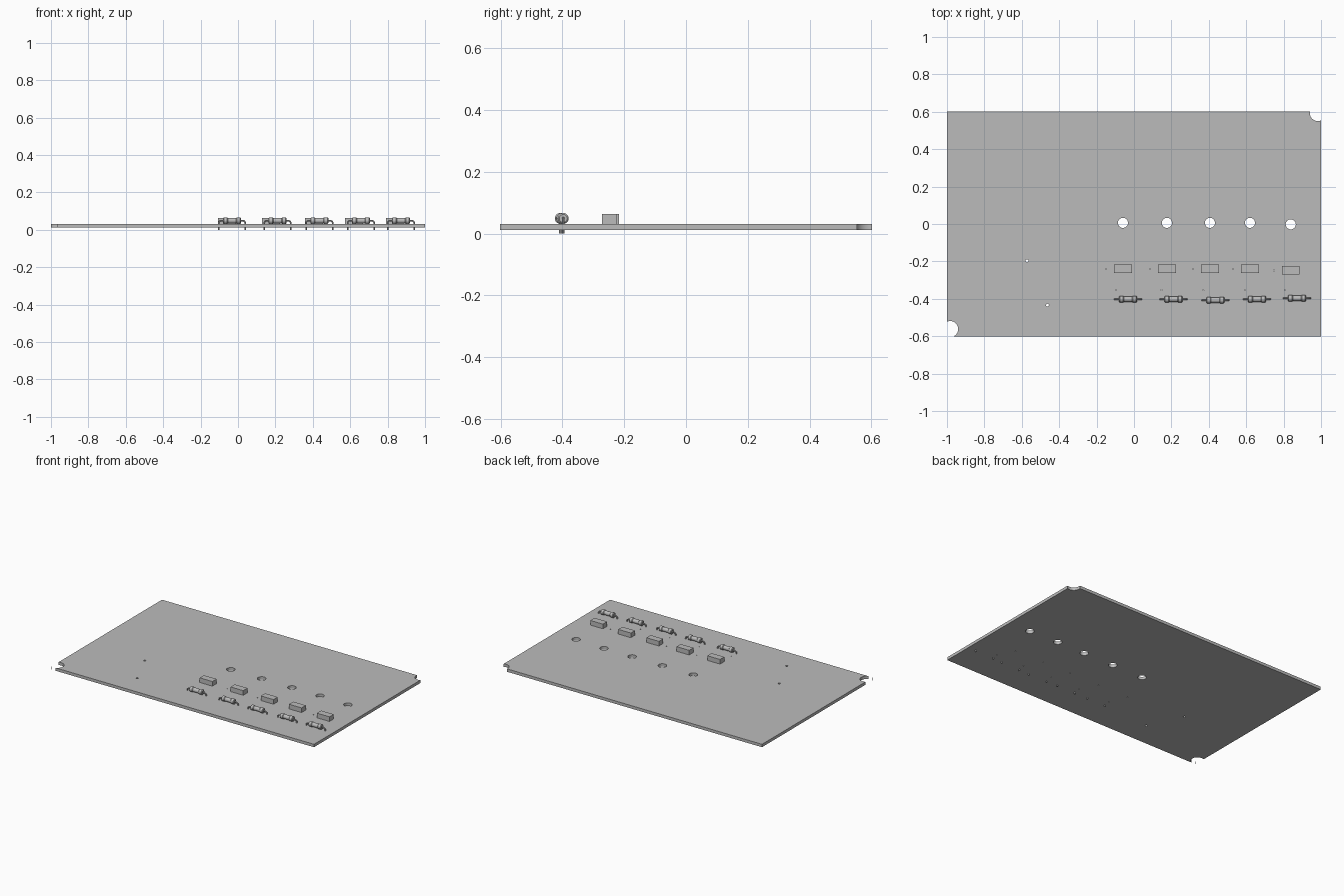
import bpy
import bmesh
import math
from mathutils import Matrix, Vector

cube = bpy.data.objects.get("Cube")
if cube:
    bpy.data.objects.remove(cube, do_unlink=True)

grey = bpy.data.materials.new("matte grey")
grey.use_nodes = True
grey.diffuse_color = (0.5, 0.5, 0.5, 1)
grey.node_tree.nodes["Principled BSDF"].inputs["Base Color"].default_value = (0.5, 0.5, 0.5, 1)

BOTTOM, TOP = 0.011, 0.031
HALF_Y = 0.602


def finish(bm, name, smooth=False):
    """Turn a bmesh into a named, coloured object."""
    bmesh.ops.recalc_face_normals(bm, faces=bm.faces[:])
    mesh = bpy.data.meshes.new(name)
    bm.to_mesh(mesh)
    bm.free()
    mesh.materials.append(grey)
    if smooth:
        mesh.shade_smooth()
        mesh.set_sharp_from_angle(angle=math.radians(35))
    obj = bpy.data.objects.new(name, mesh)
    bpy.context.collection.objects.link(obj)
    return obj


def add_box(bm, center, size):
    matrix = Matrix.Translation(center) @ Matrix.Diagonal((*size, 1))
    bmesh.ops.create_cube(bm, size=1, matrix=matrix)


def revolve_x(bm, profile, center, sides=24):
    """Closed solid turned about the x axis from (x, radius) points."""
    rings = []
    for x, r in profile:
        rings.append([bm.verts.new(center + Vector((x, r * math.cos(a), r * math.sin(a))))
                      for a in (math.tau * i / sides for i in range(sides))])
    for a, b in zip(rings, rings[1:]):
        for i in range(sides):
            j = (i + 1) % sides
            bm.faces.new((a[i], a[j], b[j], b[i]))
    bm.faces.new(rings[0])
    bm.faces.new(rings[-1])


def tube(bm, path, radius, sides=10):
    """Round wire following a path in the xz plane."""
    rings = []
    for k, p in enumerate(path):
        t = (path[min(k + 1, len(path) - 1)] - path[max(k - 1, 0)]).normalized()
        across = Vector((0, 1, 0))
        up = t.cross(across)
        rings.append([bm.verts.new(p + radius * (across * math.cos(a) + up * math.sin(a)))
                      for a in (math.tau * i / sides for i in range(sides))])
    for a, b in zip(rings, rings[1:]):
        for i in range(sides):
            j = (i + 1) % sides
            bm.faces.new((a[i], a[j], b[j], b[i]))
    bm.faces.new(rings[0])
    bm.faces.new(rings[-1])


# Layout: column centres for the five repeated groups
columns = [(-0.059, -0.24), (0.176, -0.24), (0.406, -0.24), (0.62, -0.24), (0.838, -0.248)]
resistors = [(-0.032, -0.402), (0.211, -0.402), (0.435, -0.407), (0.657, -0.402), (0.871, -0.397)]
lamp_holes = [(x, y + 0.246, 0.027) for x, y in columns]
corner_notches = [(0.983, 0.593, 0.043), (-0.983, -0.562, 0.043)]
wire_holes = [(-0.572, -0.197, 0.008), (-0.463, -0.434, 0.008)]
pin_holes = [(x - 0.09, y, 0.003) for x, y in columns]
pin_holes += [(x - 0.064, -0.354, 0.003) for x, y in resistors]

# Circuit board with drilled holes and corner notches
bm = bmesh.new()
add_box(bm, (0, 0, (BOTTOM + TOP) / 2), (2, 2 * HALF_Y, TOP - BOTTOM))
board = finish(bm, "circuit_board")

bm = bmesh.new()
for x, y, r in lamp_holes + corner_notches + wire_holes + pin_holes:
    bmesh.ops.create_cone(bm, cap_ends=True, segments=32 if r > 0.01 else 12,
                          radius1=r, radius2=r, depth=0.1,
                          matrix=Matrix.Translation((x, y, 0.02)))
drills = finish(bm, "drill_cutters")
drills.hide_render = True
drills.hide_viewport = True

cut = board.modifiers.new("drilled holes", "BOOLEAN")
cut.operation = "DIFFERENCE"
cut.solver = "EXACT"
cut.object = drills
bpy.context.view_layer.update()
drilled = bpy.data.meshes.new_from_object(
    board.evaluated_get(bpy.context.evaluated_depsgraph_get()))
board.modifiers.clear()
board.data = drilled
bpy.data.objects.remove(drills, do_unlink=True)
drilled.shade_smooth()
drilled.set_sharp_from_angle(angle=math.radians(35))

# Block components standing on the board
for i, (x, y) in enumerate(columns):
    bm = bmesh.new()
    add_box(bm, (x, y, (TOP + 0.063) / 2), (0.096, 0.046, 0.063 - TOP))
    finish(bm, f"block_component_{i + 1}")

# Resistors: waisted body with round end caps and bent wire leads
half = [(0.022, 0.0145), (0.026, 0.0175), (0.044, 0.0175), (0.048, 0.013)]
profile = [(-x, r) for x, r in reversed(half)] + half
AXIS, REACH, BEND = 0.049, 0.071, 0.014
for i, (x, y) in enumerate(resistors):
    center = Vector((x, y, AXIS))
    bm = bmesh.new()
    revolve_x(bm, profile, center)
    finish(bm, f"resistor_body_{i + 1}", smooth=True)

    bm = bmesh.new()
    for side in (-1, 1):
        path = [Vector((0.045, 0, 0))]
        for k in range(7):
            a = math.pi / 2 * k / 6
            path.append(Vector((REACH - BEND + BEND * math.sin(a), 0,
                                BEND * (math.cos(a) - 1))))
        path.append(Vector((REACH, 0, -AXIS)))
        tube(bm, [center + Vector((side * p.x, 0, p.z)) for p in path], 0.0045)
    finish(bm, f"resistor_leads_{i + 1}", smooth=True)
